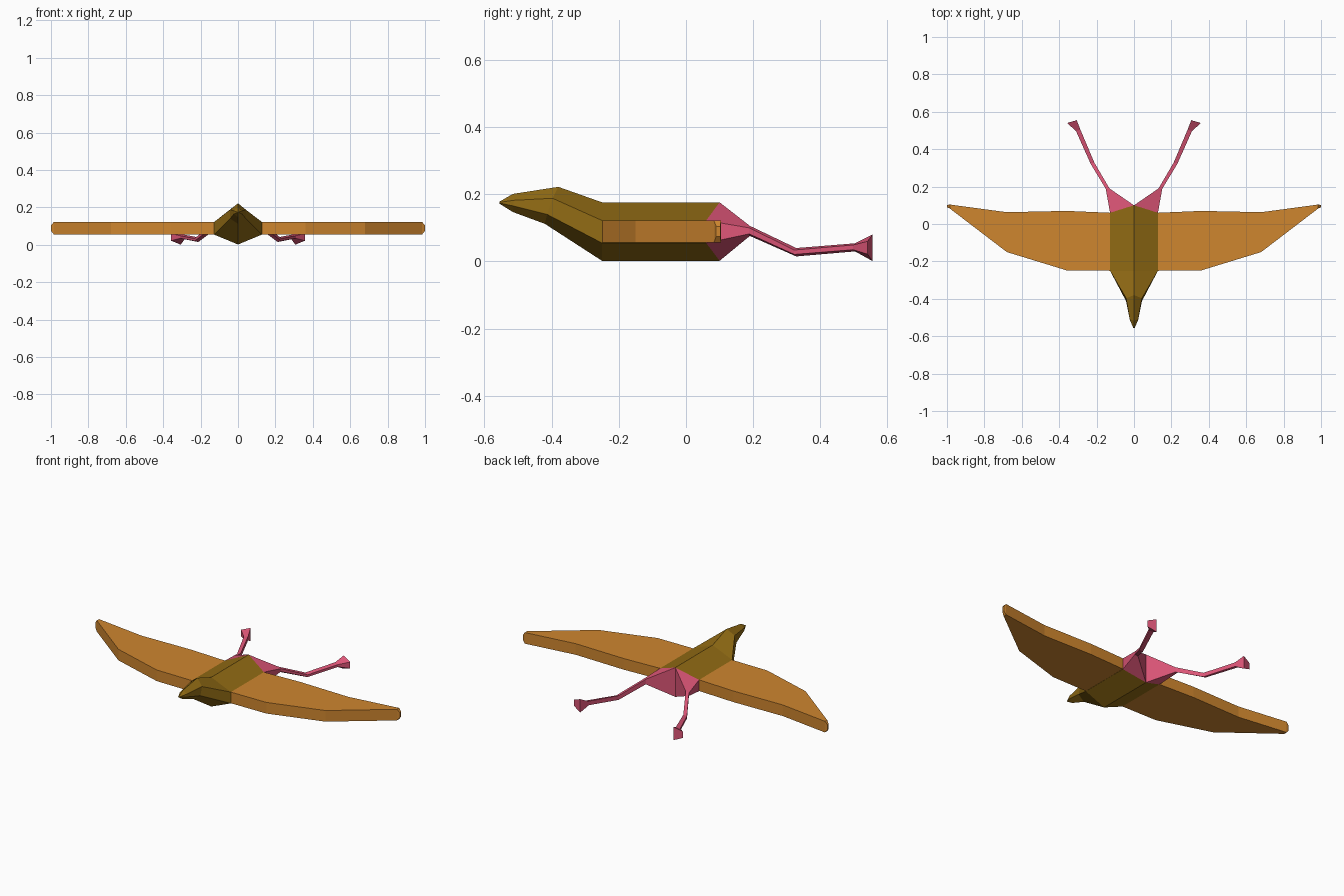
import bpy, bmesh


def material(name, rgb):
    m = bpy.data.materials.new(name)
    m.diffuse_color = (*rgb, 1)
    return m


OLIVE = material("olive brown", (0.285, 0.147, 0.007))
ORANGE = material("orange", (0.62, 0.238, 0.028))
PINK = material("pink", (0.72, 0.092, 0.185))


def loft(name, rings, mat, cap_end=True, mirror=False):
    """Skin equal-sized closed rings; the root stays open where parts join."""
    bm = bmesh.new()
    loops = [[bm.verts.new(p) for p in ring] for ring in rings]
    n = len(rings[0])
    for a, b in zip(loops, loops[1:]):
        for i in range(n):
            j = (i + 1) % n
            bm.faces.new((a[i], a[j], b[j], b[i]))
    if cap_end:
        bm.faces.new(loops[-1])
    bmesh.ops.remove_doubles(bm, verts=bm.verts[:], dist=0.0005)
    bmesh.ops.recalc_face_normals(bm, faces=bm.faces[:])
    me = bpy.data.meshes.new(name)
    bm.to_mesh(me)
    bm.free()
    me.materials.append(mat)
    ob = bpy.data.objects.new(name, me)
    bpy.context.collection.objects.link(ob)
    if mirror:
        ob.modifiers.new("mirror", 'MIRROR').merge_threshold = 0.0005
    return ob


def hexagon(w, top, upper, lower, bottom):
    """Six-sided body section; every argument after w is a (y, z) pair."""
    return [(0, *top), (w, *upper), (w, *lower),
            (0, *bottom), (-w, *lower), (-w, *upper)]


# Body, neck and pointed head
loft("body_and_head", [
    hexagon(0.128, (0.10, 0.176), (0.06, 0.122), (0.06, 0.055), (0.10, 0.002)),
    hexagon(0.128, (-0.25, 0.176), (-0.25, 0.122), (-0.25, 0.055), (-0.25, 0.002)),
    hexagon(0.042, (-0.38, 0.222), (-0.397, 0.188), (-0.413, 0.14), (-0.42, 0.112)),
    hexagon(0.022, (-0.515, 0.201), (-0.513, 0.182), (-0.513, 0.165), (-0.515, 0.147)),
    hexagon(0.004, (-0.555, 0.178), (-0.555, 0.176), (-0.555, 0.174), (-0.555, 0.172)),
], OLIVE)

# Wings: stations of x, front y, rear y, bottom z, top z
stations = [(0.128, -0.25, 0.06, 0.056, 0.122),
            (0.36, -0.248, 0.07, 0.056, 0.122),
            (0.68, -0.15, 0.063, 0.056, 0.122),
            (0.985, 0.083, 0.104, 0.056, 0.122),
            (1.0, 0.09, 0.102, 0.075, 0.104)]
loft("wings", [[(x, f, t), (x, r, t), (x, r, b), (x, f, b)]
               for x, f, r, b, t in stations], ORANGE, mirror=True)

# Legs: flared hip, thin shank, bent knee and wedge foot
# Each ring runs inner top, outer top, outer bottom, inner bottom
loft("legs", [
    [(0, 0.10, 0.176), (0.128, 0.06, 0.122), (0.128, 0.06, 0.055), (0, 0.10, 0.002)],
    [(0.131, 0.19, 0.106), (0.151, 0.188, 0.1), (0.151, 0.188, 0.082), (0.131, 0.19, 0.076)],
    [(0.212, 0.328, 0.04), (0.232, 0.322, 0.034), (0.232, 0.322, 0.021), (0.212, 0.328, 0.015)],
    [(0.286, 0.503, 0.054), (0.31, 0.497, 0.049), (0.31, 0.497, 0.035), (0.286, 0.503, 0.03)],
    [(0.306, 0.555, 0.08), (0.358, 0.54, 0.06), (0.358, 0.54, 0.022), (0.306, 0.555, 0.001)],
], PINK, mirror=True)

# Feet flare is mirrored outward: swing the ring so the toes splay to the sides
for ob in bpy.data.objects:
    for p in ob.data.polygons:
        p.use_smooth = False
